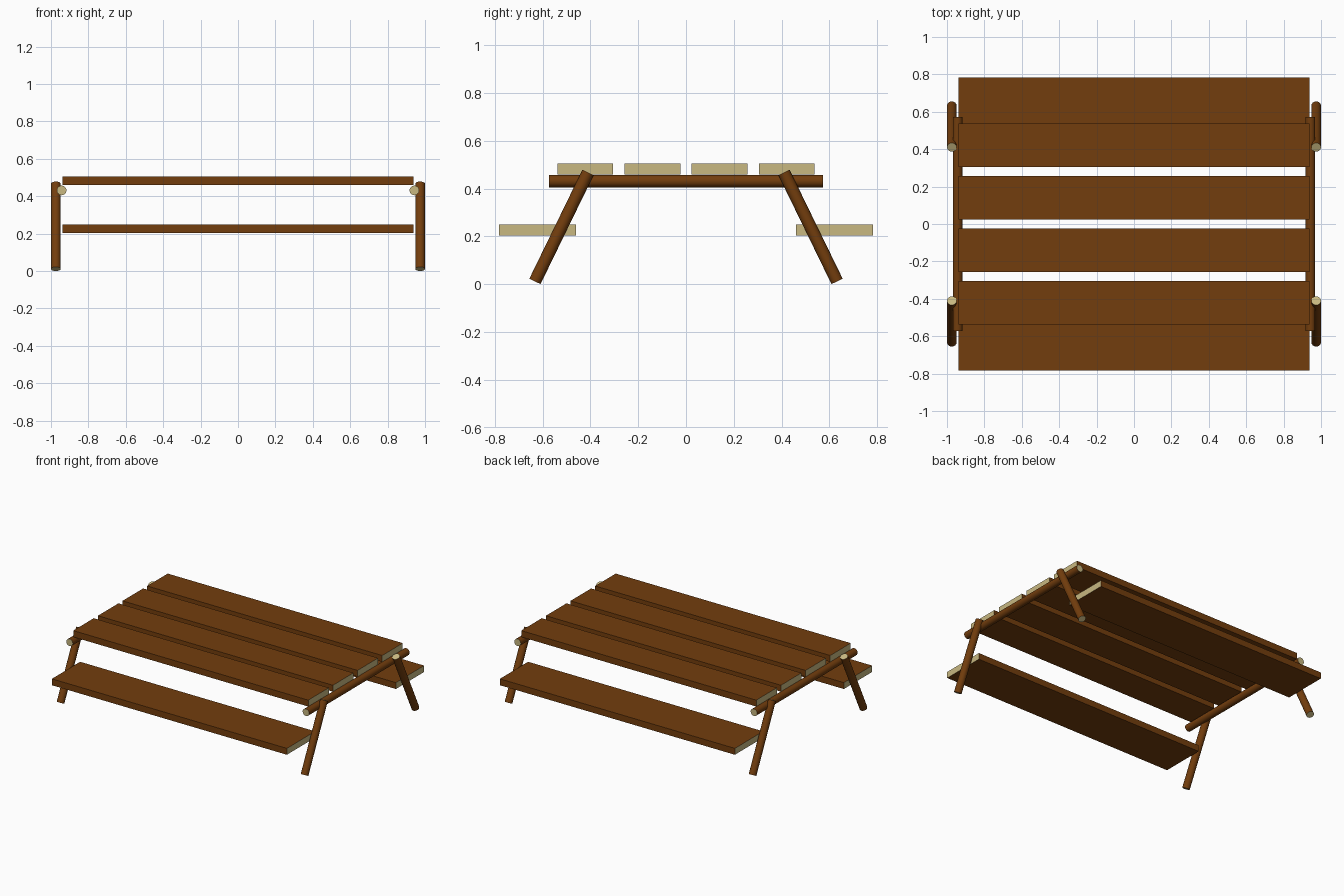
import bpy
from mathutils import Vector

if "Cube" in bpy.data.objects:
    bpy.data.objects.remove(bpy.data.objects["Cube"])


def material(name, color):
    m = bpy.data.materials.new(name)
    m.diffuse_color = color
    m.use_nodes = True
    m.node_tree.nodes["Principled BSDF"].inputs["Base Color"].default_value = m.diffuse_color
    return m


BARK = material("brown_wood", (0.17, 0.047, 0.004, 1))
GRAIN = material("end_grain", (0.58, 0.48, 0.22, 1))


def finish(ob, name, axis):
    """Name the part and paint the faces that point along its axis as end grain."""
    ob.name = ob.data.name = name
    ob.data.materials.append(BARK)
    ob.data.materials.append(GRAIN)
    for p in ob.data.polygons:
        p.material_index = int(abs(p.normal.dot(axis)) > 0.9)


def plank(name, y, width, z):
    bpy.ops.mesh.primitive_cube_add(size=1, location=(0, y, z))
    ob = bpy.context.object
    ob.scale = (1.876, width, 0.046)
    bpy.ops.object.transform_apply(location=False, rotation=False, scale=True)
    finish(ob, name, Vector((1, 0, 0)))


def pole(name, a, b, radius=0.026):
    a, b = Vector(a), Vector(b)
    bpy.ops.mesh.primitive_cylinder_add(vertices=16, radius=radius, depth=(b - a).length,
                                        location=(a + b) / 2)
    ob = bpy.context.object
    ob.rotation_euler = (b - a).to_track_quat('Z', 'Y').to_euler()
    finish(ob, name, Vector((0, 0, 1)))
    bpy.ops.object.shade_smooth_by_angle()


# Table top: four planks
for i in range(4):
    plank(f"top_plank_{i + 1}", (i - 1.5) * 0.281, 0.234, 0.482)

# Bench seats, front and back
for side, s in (("front", -1), ("back", 1)):
    plank(f"{side}_bench_seat", s * 0.621, 0.322, 0.227)

# End frames: a cross bar and two splayed legs each
for end, e in (("left", -1), ("right", 1)):
    pole(f"{end}_cross_bar", (e * 0.943, -0.573, 0.431), (e * 0.943, 0.573, 0.431))
    for side, s in (("front", -1), ("back", 1)):
        pole(f"{side}_{end}_leg", (e * 0.974, s * 0.632, 0.0114), (e * 0.974, s * 0.41, 0.467))
